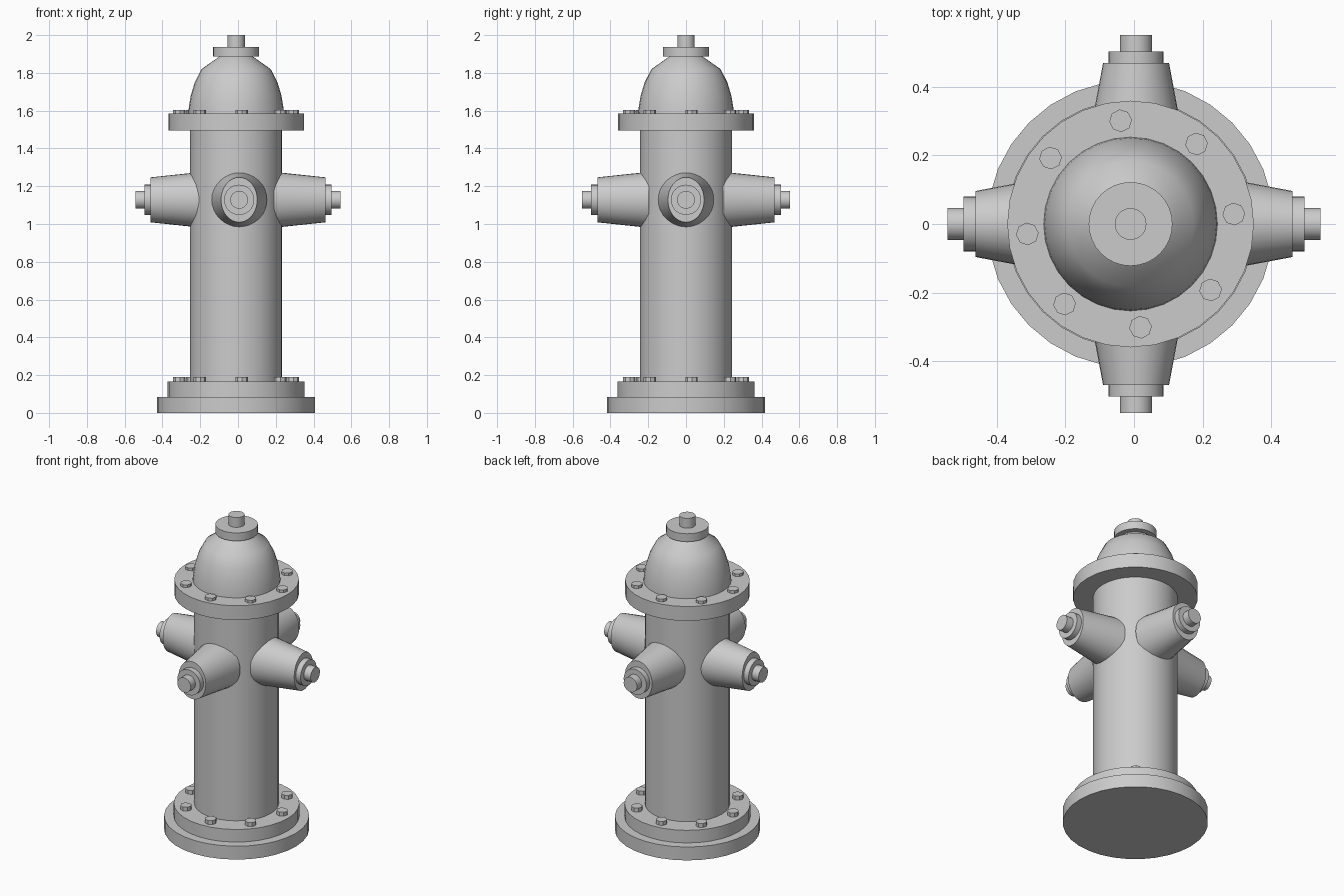
import bpy, bmesh, math
from mathutils import Matrix

if "Cube" in bpy.data.objects:
    bpy.data.objects.remove(bpy.data.objects["Cube"])

SIDES = 32
AXIS_X = -0.01          # the barrel sits slightly off centre
NOZZLE_Z = 1.128


def finish(name, bm, matrix=None):
    bmesh.ops.recalc_face_normals(bm, faces=bm.faces)
    mesh = bpy.data.meshes.new(name)
    bm.to_mesh(mesh)
    bm.free()
    if matrix:
        mesh.transform(matrix)
    obj = bpy.data.objects.new(name, mesh)
    bpy.context.collection.objects.link(obj)
    bpy.ops.object.select_all(action='DESELECT')
    obj.select_set(True)
    bpy.context.view_layer.objects.active = obj
    bpy.ops.object.shade_smooth_by_angle(angle=math.radians(30))
    return obj


def loft(name, rings, matrix, sides=SIDES):
    """Closed solid from elliptical rings (radius a, radius b, height)."""
    bm = bmesh.new()
    loops = []
    for a, b, h in rings:
        loops.append([bm.verts.new((a * math.cos(2 * math.pi * i / sides),
                                    b * math.sin(2 * math.pi * i / sides), h))
                      for i in range(sides)])
    for lo, hi in zip(loops, loops[1:]):
        for i in range(sides):
            j = (i + 1) % sides
            bm.faces.new((lo[i], lo[j], hi[j], hi[i]))
    bm.faces.new(loops[0][::-1])
    bm.faces.new(loops[-1])
    return finish(name, bm, matrix)


def disc(name, r, z0, z1):
    loft(name, [(r, r, z0), (r, r, z1)], Matrix.Translation((AXIS_X, 0, 0)))


# Stacked base, barrel, bonnet flange and top nut
disc("base_plate", 0.418, 0, 0.085)
disc("base_flange", 0.362, 0.085, 0.165)
disc("barrel", 0.244, 0.165, 1.495)
disc("bonnet_flange", 0.359, 1.495, 1.586)
disc("bonnet_cap", 0.122, 1.887, 1.938)
disc("operating_nut", 0.046, 1.938, 2.0)

# Domed bonnet
dome = [(0.253, 1.586), (0.250, 1.62), (0.240, 1.68), (0.219, 1.75),
        (0.183, 1.82), (0.085, 1.889)]
loft("bonnet_dome", [(r, r, z) for r, z in dome],
     Matrix.Translation((AXIS_X, 0, 0)))

# Bolt rings on both flanges
for ring, z0, z1 in (("base", 0.165, 0.19), ("bonnet", 1.586, 1.603)):
    for k in range(8):
        a = math.radians(5.5 + 45 * k)
        place = Matrix.Translation((AXIS_X + 0.302 * math.cos(a),
                                    0.302 * math.sin(a), 0))
        loft(f"{ring}_bolt_{k + 1}", [(0.033, 0.033, z0 - 0.01), (0.033, 0.033, z1)],
             place @ Matrix.Rotation(a, 4, 'Z'), 8)

# Four tapered nozzles: first radius is vertical, second is sideways
for k, side in enumerate(("right", "back", "left", "front")):
    facing_y = k % 2
    shift = 0.007 if facing_y else 0.0
    place = (Matrix.Translation((0.006 if facing_y else 0, 0, NOZZLE_Z))
             @ Matrix.Rotation(k * math.pi / 2, 4, 'Z')
             @ Matrix.Rotation(math.pi / 2, 4, 'Y')
             @ Matrix.Translation((0, 0, shift)))
    loft(f"{side}_nozzle", [(0.148, 0.147, 0.19), (0.119, 0.096, 0.462)], place)
    loft(f"{side}_nozzle_collar", [(0.08, 0.08, 0.462), (0.08, 0.08, 0.496)], place)
    loft(f"{side}_nozzle_nut", [(0.047, 0.047, 0.496), (0.047, 0.047, 0.543)], place)
